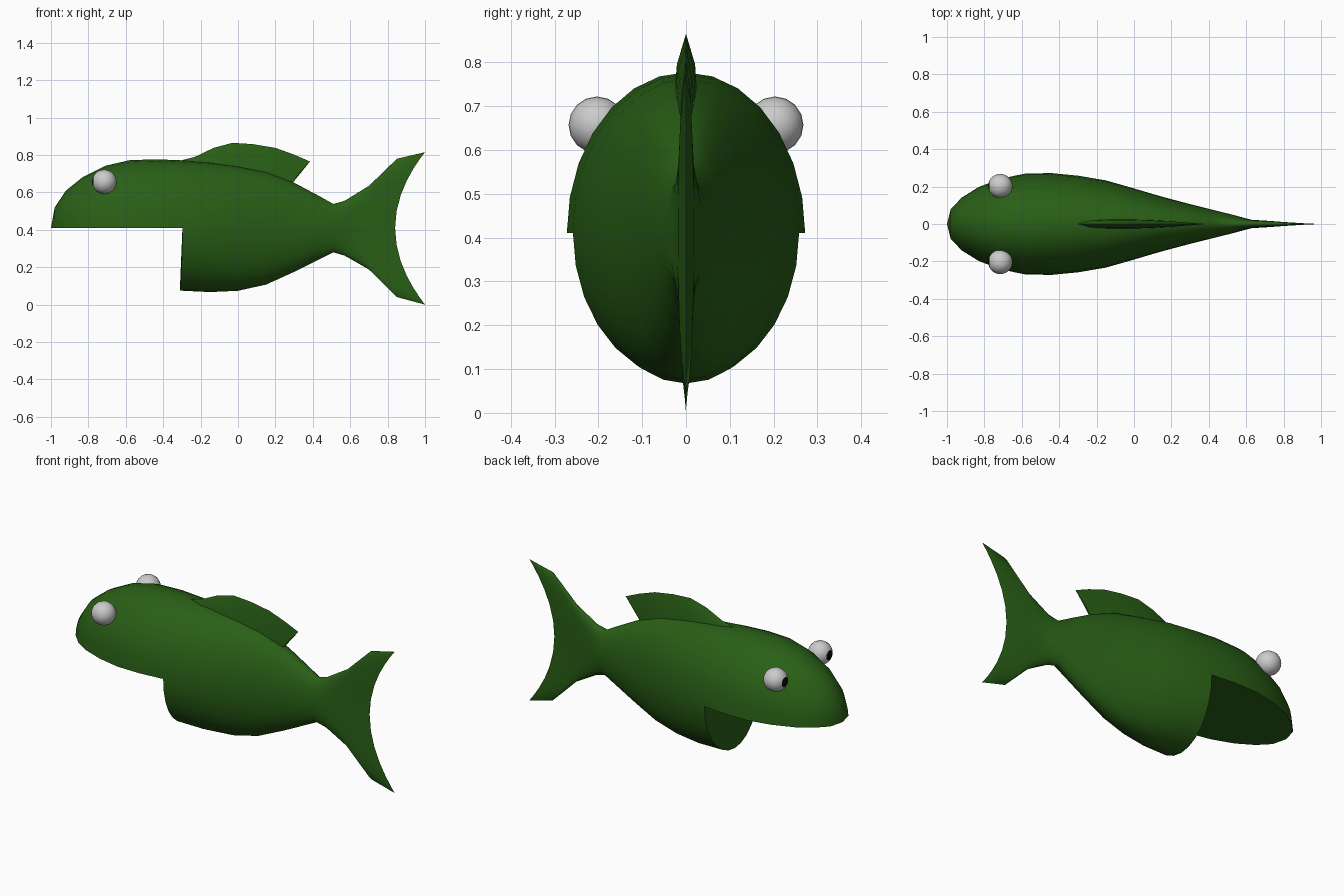
import bpy, bmesh, math
from mathutils import Vector, Matrix

if "Cube" in bpy.data.objects:
    bpy.data.objects.remove(bpy.data.objects["Cube"])


def material(name, rgb):
    m = bpy.data.materials.new(name)
    m.diffuse_color = (*rgb, 1)
    m.use_nodes = True
    m.node_tree.nodes["Principled BSDF"].inputs["Base Color"].default_value = m.diffuse_color
    return m


green = material("fish_green", (0.022, 0.115, 0.008))
black = material("pupil_black", (0.003, 0.003, 0.003))
grey = material("eye_grey", (0.8, 0.8, 0.8))


def finish(name, bm, mats, angle):
    mesh = bpy.data.meshes.new(name)
    bm.to_mesh(mesh)
    bm.free()
    for m in mats:
        mesh.materials.append(m)
    obj = bpy.data.objects.new(name, mesh)
    bpy.context.collection.objects.link(obj)
    bpy.ops.object.select_all(action='DESELECT')
    obj.select_set(True)
    bpy.context.view_layer.objects.active = obj
    bpy.ops.object.shade_smooth_by_angle(angle=math.radians(angle))
    return obj


def loft(name, rings, caps=False, angle=45):
    bm = bmesh.new()
    rows = [[bm.verts.new(p) for p in ring] for ring in rings]
    n = len(rows[0])
    for a, b in zip(rows, rows[1:]):
        for i in range(n):
            j = (i + 1) % n
            bm.faces.new((a[i], a[j], b[j], b[i]))
    if caps:
        bm.faces.new(rows[0])
        bm.faces.new(rows[-1])
    bmesh.ops.remove_doubles(bm, verts=bm.verts, dist=1e-4)
    bmesh.ops.recalc_face_normals(bm, faces=bm.faces)
    return finish(name, bm, [green], angle)


# Body and tail: x, height above and depth below mid line, half width, bend
MID = 0.41
sections = [
    (-1.0, 0, 0, 0, 0),
    (-0.98, 0.11, 0, 0.08, 0),
    (-0.92, 0.20, 0, 0.142, 0),
    (-0.83, 0.272, 0, 0.198, 0),
    (-0.71, 0.332, 0, 0.243, 0),
    (-0.58, 0.362, 0, 0.270, 0),
    (-0.44, 0.367, 0, 0.272, 0),
    (-0.297, 0.362, 0, 0.258, -0.014),
    (-0.297, 0.362, 0.335, 0.258, -0.014),   # throat: full section starts
    (-0.15, 0.352, 0.343, 0.233, 0),
    (0.0, 0.332, 0.336, 0.190, 0),
    (0.15, 0.302, 0.303, 0.146, 0),
    (0.30, 0.242, 0.235, 0.106, 0),
    (0.42, 0.178, 0.175, 0.076, 0),
    (0.51, 0.128, 0.130, 0.054, 0),
    (0.57, 0.145, 0.148, 0.038, 0),
    (0.62, 0.225, 0.222, 0.023, 0.08),
    (0.70, 0.370, 0.370, 0.018, 0.15),
    (0.84, 0.405, 0.410, 0, 0.16),           # forked trailing edge
]
SIDES = 28
rings = []
for x, up, down, w, bend in sections:
    ring = []
    for i in range(SIDES):
        a = 2 * math.pi * i / SIDES
        s = math.sin(a)
        h = up if s > 0 else down
        v = s if h else 0
        ring.append((x + bend * v * v, w * math.cos(a), MID + h * s))
    rings.append(ring)
loft("body_and_tail", rings)

# Dorsal fin: base point, top point, half thickness per column
columns = [
    ((-0.32, 0.74), (-0.30, 0.772), 0.008),
    ((-0.22, 0.74), (-0.23, 0.79), 0.022),
    ((-0.12, 0.73), (-0.13, 0.838), 0.026),
    ((-0.02, 0.71), (-0.03, 0.865), 0.026),
    ((0.08, 0.69), (0.08, 0.858), 0.023),
    ((0.17, 0.66), (0.20, 0.838), 0.018),
    ((0.23, 0.64), (0.30, 0.802), 0.012),
    ((0.275, 0.63), (0.385, 0.765), 0.005),
]
rings = []
for (bx, bz), (tx, tz), w in columns:
    mx, mz = bx * 0.5 + tx * 0.5, bz * 0.45 + tz * 0.55
    rings.append([(bx, -w, bz), (mx, -0.8 * w, mz), (tx, 0, tz),
                  (mx, 0.8 * w, mz), (bx, w, bz)])
loft("dorsal_fin", rings, caps=True)

# Eyes with a black pupil facing forward along -x
for side, label in ((-1, "right"), (1, "left")):
    bm = bmesh.new()
    bmesh.ops.create_uvsphere(
        bm, u_segments=16, v_segments=14, radius=0.065,
        matrix=Matrix.Translation((-0.715, side * 0.203, 0.657))
        @ Matrix.Rotation(-math.pi / 2, 4, 'Y'))
    for f in bm.faces:
        f.material_index = int(f.calc_center_median().x < -0.715 - 0.058)
    finish(label + "_eye", bm, [grey, black], 60)
